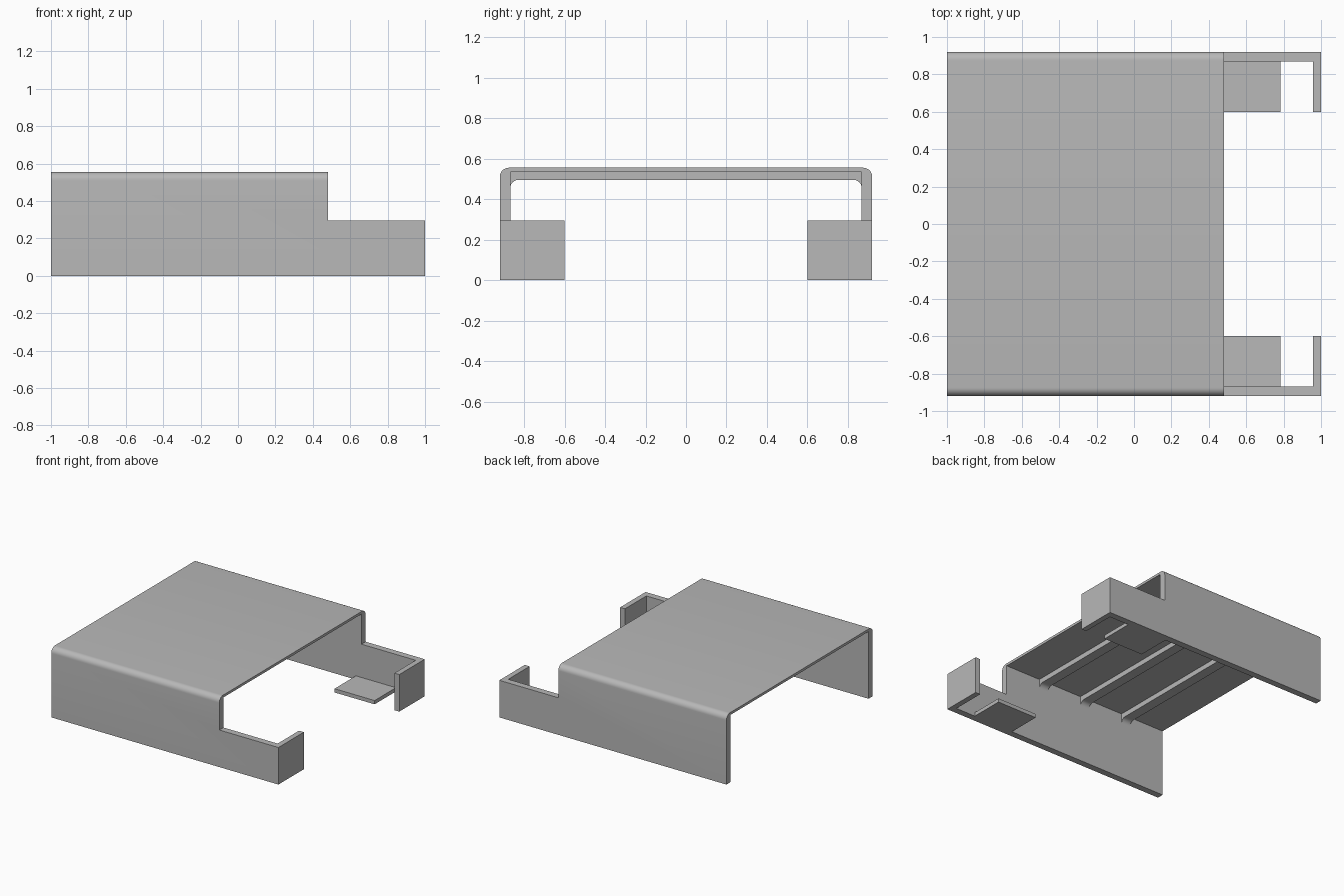
import bpy
import bmesh
from math import sin, cos, pi
from mathutils import Vector

if "Cube" in bpy.data.objects:
    bpy.data.objects.remove(bpy.data.objects["Cube"], do_unlink=True)

# Main dimensions
HALF_Y, INNER_Y, TAB_Y = 0.92, 0.868, 0.6
TOP, CEILING, LOW = 0.555, 0.535, 0.295
STEP_X = 0.48

grey = bpy.data.materials.new("plain grey")
grey.use_nodes = True
colour = (0.48, 0.48, 0.48, 1)
grey.diffuse_color = colour
grey.node_tree.nodes["Principled BSDF"].inputs["Base Color"].default_value = colour


def arc(cy, cz, r, start, end, steps=8):
    angles = [start + (end - start) * i / steps for i in range(steps + 1)]
    return [(cy + r * cos(a), cz + r * sin(a)) for a in angles]


def mirrored(half):
    """Close a y-z half profile with its reflection in y."""
    return half + [(-y, z) for y, z in reversed(half)]


def extrude_x(name, profile, x0, x1):
    """Solid from a y-z profile swept along x."""
    bm = bmesh.new()
    face = bm.faces.new([bm.verts.new((x0, y, z)) for y, z in profile])
    swept = bmesh.ops.extrude_face_region(bm, geom=[face])["geom"]
    verts = [g for g in swept if isinstance(g, bmesh.types.BMVert)]
    bmesh.ops.translate(bm, verts=verts, vec=Vector((x1 - x0, 0, 0)))
    bmesh.ops.recalc_face_normals(bm, faces=bm.faces)
    mesh = bpy.data.meshes.new(name)
    bm.to_mesh(mesh)
    bm.free()
    mesh.materials.append(grey)
    obj = bpy.data.objects.new(name, mesh)
    bpy.context.collection.objects.link(obj)
    return obj


def box(name, x0, x1, y0, y1, z0, z1):
    return extrude_x(name, [(y0, z0), (y1, z0), (y1, z1), (y0, z1)], x0, x1)


def smooth(obj):
    bpy.ops.object.select_all(action="DESELECT")
    obj.select_set(True)
    bpy.context.view_layer.objects.active = obj
    bpy.ops.object.shade_smooth_by_angle()


# Folded cover: roof and both side walls with rounded outer folds
R = 0.045
outer = [(HALF_Y, 0)] + arc(HALF_Y - R, TOP - R, R, 0, pi / 2)
inner = [(INNER_Y, 0), (INNER_Y, CEILING)]
left_inner = [(-y, z) for y, z in inner]
cover = extrude_x("cover", mirrored(outer) + left_inner + inner[::-1], -1, 1)

# Step cut that leaves low arms at the +x end
cutter = box("step_cutter", STEP_X, 1.2, -1, 1, LOW, 0.8)
cutter.hide_render = True
cut = cover.modifiers.new("step", "BOOLEAN")
cut.operation = "DIFFERENCE"
cut.solver = "EXACT"
cut.object = cutter
bpy.context.view_layer.objects.active = cover
bpy.ops.object.modifier_apply(modifier=cut.name)
bpy.data.objects.remove(cutter, do_unlink=True)
smooth(cover)

# Ribs under the roof, filleted down into the side walls
FILLET, RIB_Z = 0.04, 0.495
curve = arc(INNER_Y - FILLET, RIB_Z - FILLET, FILLET, 0, pi / 2)
for i in range(3):
    x = -0.26 + (i - 1) * 0.39
    rib = extrude_x(f"rib_{i + 1}", mirrored([(INNER_Y, CEILING)] + curve),
                    x - 0.04, x + 0.04)
    smooth(rib)

# End flange and floor tab on each arm
for side, s in (("left", 1), ("right", -1)):
    y0, y1 = sorted((s * TAB_Y, s * INNER_Y))
    box(f"{side}_end_flange", 0.957, 1, y0, y1, 0, LOW)
    box(f"{side}_floor_tab", 0.43, 0.783, y0, y1, 0, 0.03)
